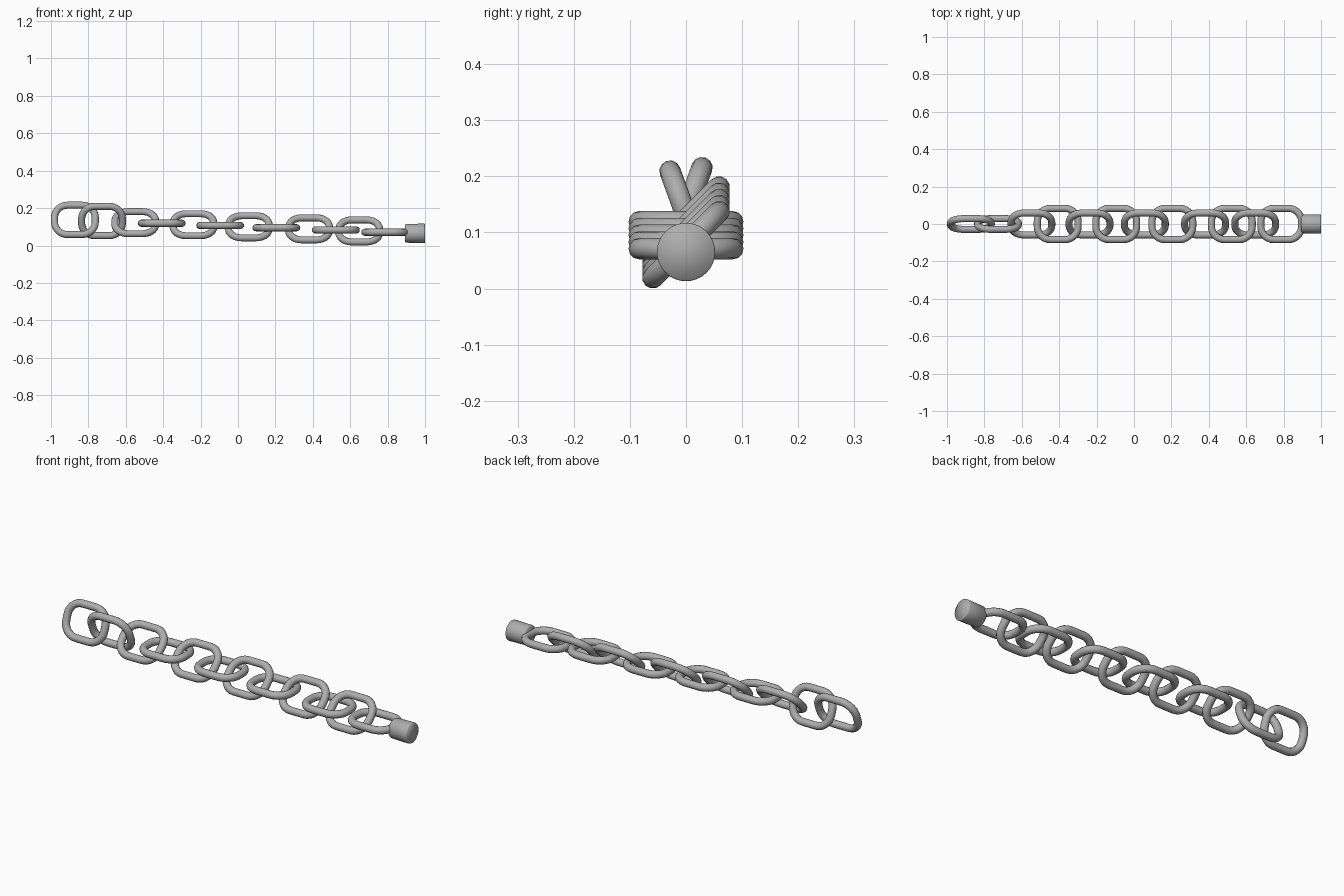
import bpy, bmesh
from math import sin, cos, pi, radians
from mathutils import Vector, Matrix

cube = bpy.data.objects.get("Cube")
if cube:
    bpy.data.objects.remove(cube, do_unlink=True)

steel = bpy.data.materials.new("grey steel")
steel.use_nodes = True
steel.diffuse_color = (0.42, 0.42, 0.42, 1)
steel.node_tree.nodes["Principled BSDF"].inputs["Base Color"].default_value = (0.42, 0.42, 0.42, 1)

WIRE = 0.019          # wire radius
HALF_L = 0.109        # half length of the link centreline
HALF_W = 0.0835       # half width of the link centreline
CORNER = 0.07         # corner radius of the link centreline
SIDES, STEPS = 12, 7


def finish(bm, name):
    """Turn a bmesh into a smooth shaded steel mesh."""
    bmesh.ops.recalc_face_normals(bm, faces=bm.faces)
    mesh = bpy.data.meshes.new(name)
    bm.to_mesh(mesh)
    bm.free()
    mesh.materials.append(steel)
    for p in mesh.polygons:
        p.use_smooth = True
    return mesh


def link_mesh():
    """Sweep a round wire along a rounded rectangle in the xy plane."""
    bm = bmesh.new()
    rings = []
    for q, (sx, sy) in enumerate([(1, 1), (-1, 1), (-1, -1), (1, -1)]):
        centre = Vector((sx * (HALF_L - CORNER), sy * (HALF_W - CORNER), 0))
        for i in range(STEPS + 1):
            a = (q + i / STEPS) * pi / 2
            out = Vector((cos(a), sin(a), 0))
            ring = []
            for s in range(SIDES):
                t = 2 * pi * s / SIDES
                ring.append(bm.verts.new(centre + out * (CORNER + WIRE * cos(t))
                                         + Vector((0, 0, WIRE * sin(t)))))
            rings.append(ring)
    for k, ring in enumerate(rings):
        following = rings[(k + 1) % len(rings)]
        for s in range(SIDES):
            n = (s + 1) % SIDES
            bm.faces.new((ring[s], ring[n], following[n], following[s]))
    return finish(bm, "link")


# Chain links: name, centre x, centre z, tilt about the chain axis
links = [("end_link", -0.872, 0.137, 70), ("second_link", -0.727, 0.131, 110)]
tilted_x = [-0.549, -0.238, 0.058, 0.38, 0.648]
flat_x = [-0.408, -0.095, 0.205, 0.523, 0.787]
for i in range(5):
    links.append((f"tilted_link_{i + 1}", tilted_x[i], 0.122 - 0.011 * i, 45))
    links.append((f"flat_link_{i + 1}", flat_x[i], 0.119 - 0.012 * i, 0))

shared = link_mesh()
for name, x, z, tilt in links:
    ob = bpy.data.objects.new(name, shared)
    ob.location = (x, 0, z)
    ob.rotation_euler.x = radians(tilt)
    bpy.context.collection.objects.link(ob)

# End plug: a short, slightly tapered barrel with a softened inner rim
bm = bmesh.new()
profile = [(0.893, 0.045), (0.899, 0.05), (0.995, 0.052), (1.0, 0.05)]
rings = []
for x, r in profile:
    rings.append([bm.verts.new((x, r * cos(2 * pi * s / 32), r * sin(2 * pi * s / 32)))
                  for s in range(32)])
for a, b in zip(rings, rings[1:]):
    for s in range(32):
        n = (s + 1) % 32
        bm.faces.new((a[s], a[n], b[n], b[s]))
bm.faces.new(rings[0])
bm.faces.new(rings[-1])
plug = bpy.data.objects.new("end_plug", finish(bm, "end_plug"))
plug.location.z = 0.065
bpy.context.collection.objects.link(plug)
